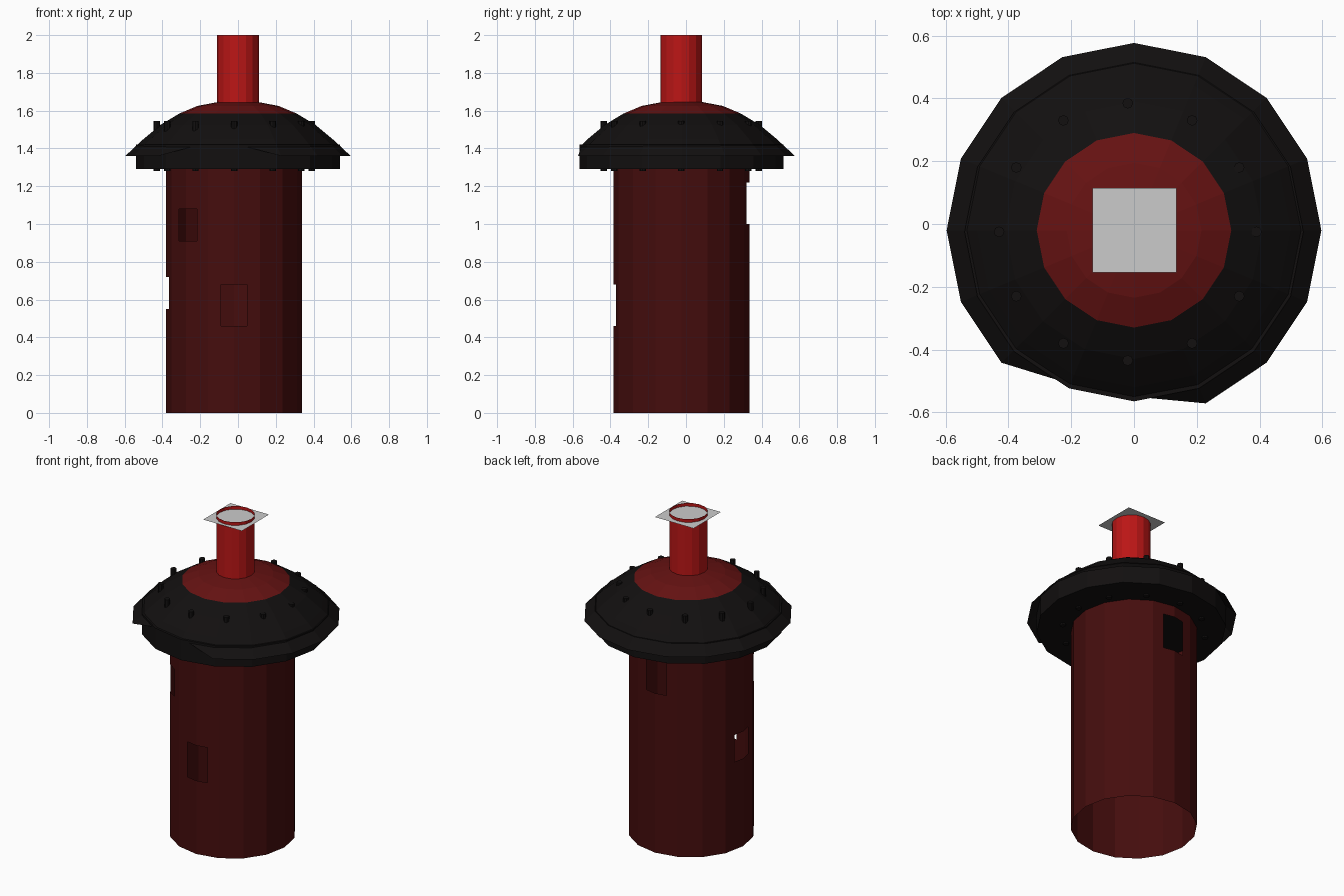
import bpy, bmesh
from math import sin, cos, pi, radians

if "Cube" in bpy.data.objects:
    bpy.data.objects.remove(bpy.data.objects["Cube"])

SIDES = 16
CY = -0.025


def material(name, r, g, b):
    m = bpy.data.materials.new(name)
    m.diffuse_color = (r, g, b, 1)
    m.use_nodes = True
    m.node_tree.nodes["Principled BSDF"].inputs["Base Color"].default_value = m.diffuse_color
    return m


red = material("bright_red", 0.5, 0.008, 0.008)
dark_red = material("dark_red", 0.06, 0.004, 0.004)
mid_red = material("mid_red", 0.13, 0.006, 0.006)
soot = material("soot_black", 0.006, 0.005, 0.005)


def finish(name, bm, mats):
    bmesh.ops.recalc_face_normals(bm, faces=bm.faces)
    me = bpy.data.meshes.new(name)
    bm.to_mesh(me)
    bm.free()
    ob = bpy.data.objects.new(name, me)
    bpy.context.collection.objects.link(ob)
    for m in mats:
        me.materials.append(m)
    return ob


def lathe(profile, cx, cy, sides, cap_bottom=False, cap_top=False):
    """Revolve (radius, z) points; angle 0 faces the front (-y)."""
    bm = bmesh.new()
    rings = [[bm.verts.new((cx + r * sin(2 * pi * i / sides),
                            cy - r * cos(2 * pi * i / sides), z))
              for i in range(sides)] for r, z in profile]
    for a, b in zip(rings, rings[1:]):
        for i in range(sides):
            j = (i + 1) % sides
            bm.faces.new((a[i], a[j], b[j], b[i]))
    if cap_bottom:
        bm.faces.new(rings[0])
    if cap_top:
        bm.faces.new(rings[-1])
    return bm, rings


# Hollow body: 16 sides, each split in half so windows can wrap a corner
windows = [(0, 0.46, 0.68), (-45, 0.91, 1.08), (-90, 0.55, 0.72), (180, 1.00, 1.22)]
levels = sorted({0, 1.30} | {z for w in windows for z in w[1:]})
R = 0.36
columns = SIDES * 2
bm, rings = lathe([(R, z) for z in levels], -0.02, CY, columns)
for ring in rings:
    for i in range(1, columns, 2):
        a = 2 * pi * i / columns
        r = R * cos(pi / SIDES)
        ring[i].co.x = -0.02 + r * sin(a)
        ring[i].co.y = CY - r * cos(a)

# Open windows
doomed = []
for angle, z0, z1 in windows:
    c = round(angle / 360 * columns) % columns
    for k, z in enumerate(levels[:-1]):
        if z0 <= z < z1:
            for i in (c - 1, c):
                j = (i + 1) % columns
                quad = {rings[k][i], rings[k][j], rings[k + 1][i], rings[k + 1][j]}
                doomed += [f for f in rings[k][i].link_faces if set(f.verts) == quad]
bmesh.ops.delete(bm, geom=doomed, context='FACES')
finish("body", bm, [dark_red])

# Flat ring below the roof
bm, _ = lathe([(0.54, 1.29), (0.54, 1.42)], 0, CY, SIDES, True, True)
finish("roof_ring", bm, [soot])

# Domed roof with a dented front edge
profile = [(0.597, 1.36), (0.50, 1.45), (0.41, 1.525), (0.31, 1.585),
           (0.215, 1.625), (0.11, 1.645)]
bm, rings = lathe(profile, 0, -0.02, SIDES, cap_top=True)
for i in (0, SIDES - 1):
    a = 2 * pi * i / SIDES
    rings[0][i].co = (0.53 * sin(a), -0.02 - 0.53 * cos(a), 1.42)
for f in bm.faces:
    if f.calc_center_median().z > 1.59:
        f.material_index = 1
finish("roof", bm, [soot, mid_red])

# Bolts through the roof and ring
for n in range(12):
    a = radians(30 * n)
    bm, _ = lathe([(0.017, 1.28), (0.017, 1.545)],
                  -0.02 + 0.41 * sin(a), CY - 0.41 * cos(a), 8, True, True)
    finish(f"bolt_{n + 1}", bm, [soot])

# Open chimney pipe
bm, _ = lathe([(0.11, 1.63), (0.11, 2.0)], 0, CY, SIDES)
finish("chimney", bm, [red])

# Square plate inside the chimney mouth
bm = bmesh.new()
bm.faces.new([bm.verts.new((x, y, 1.98)) for x, y in
              ((-0.133, -0.155), (0.135, -0.155), (0.135, 0.115), (-0.133, 0.115))])
finish("chimney_plate", bm, [])
